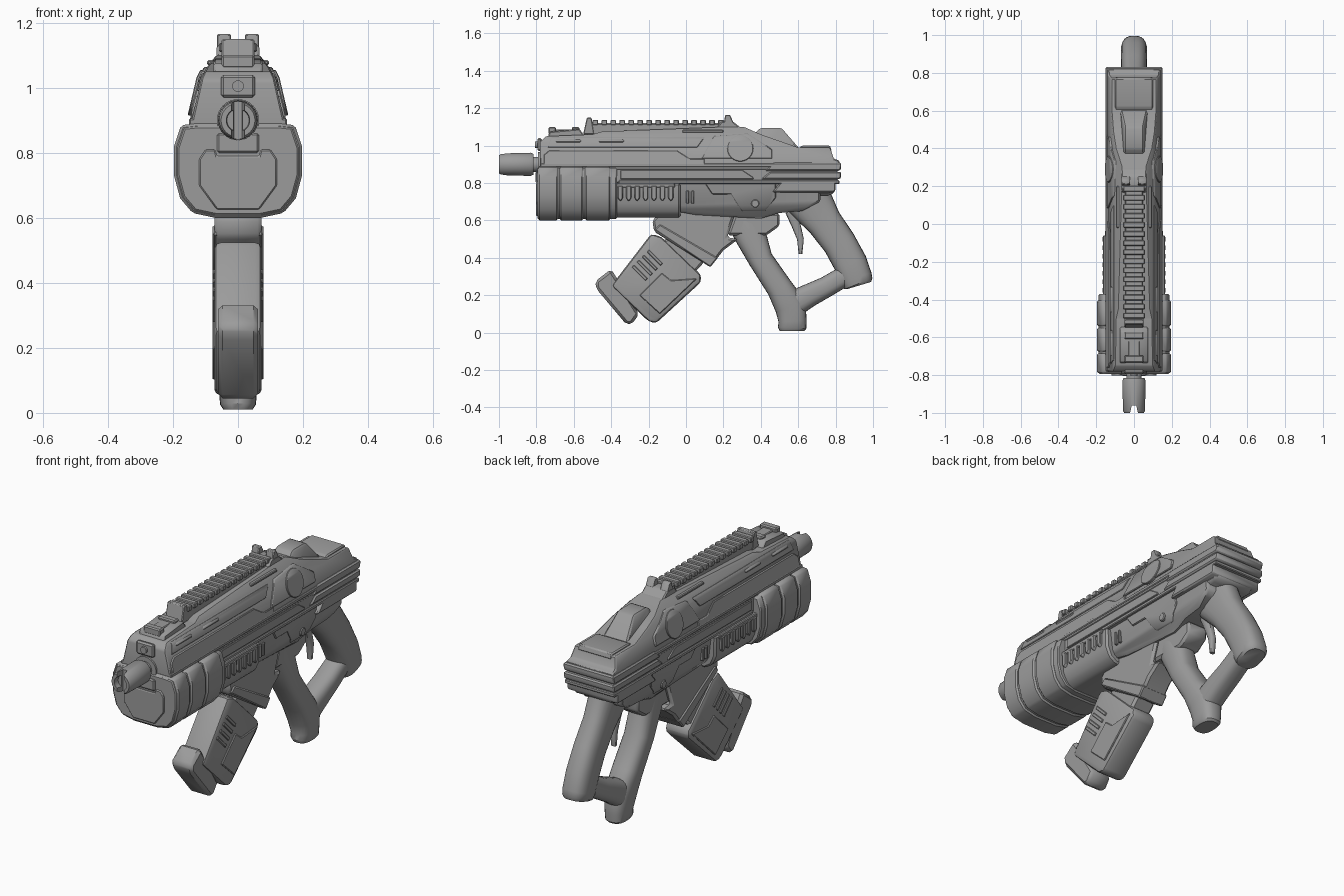
import bpy, bmesh, math
from mathutils import Vector

cube = bpy.data.objects.get("Cube")
if cube:
    bpy.data.objects.remove(cube, do_unlink=True)

GREY = (0.33, 0.33, 0.33, 1)
grey = bpy.data.materials.new("gunmetal grey")
grey.use_nodes = True
grey.diffuse_color = GREY
grey.node_tree.nodes["Principled BSDF"].inputs["Base Color"].default_value = GREY
parts = []


def finish(name, bm):
    bmesh.ops.recalc_face_normals(bm, faces=bm.faces)
    mesh = bpy.data.meshes.new(name)
    bm.to_mesh(mesh)
    bm.free()
    mesh.materials.append(grey)
    obj = bpy.data.objects.new(name, mesh)
    bpy.context.collection.objects.link(obj)
    parts.append(obj)
    return obj


def extrude(points, direction):
    bm = bmesh.new()
    face = bm.faces.new([bm.verts.new(p) for p in points])
    new = bmesh.ops.extrude_face_region(bm, geom=[face])["geom"]
    bmesh.ops.translate(bm, vec=direction, verts=[v for v in new if isinstance(v, bmesh.types.BMVert)])
    bmesh.ops.recalc_face_normals(bm, faces=bm.faces)
    return bm


def soften(bm, size, segments=1):
    if size:
        edges = [e for e in bm.edges if e.calc_face_angle(0) > 0.5]
        bmesh.ops.bevel(bm, geom=edges, offset=size, segments=segments, profile=0.5,
                        affect='EDGES', clamp_overlap=True)


def width_at(levels, z):
    if z <= levels[0][0]:
        return levels[0][1]
    for (z0, w0), (z1, w1) in zip(levels, levels[1:]):
        if z <= z1:
            return w0 + (w1 - w0) * (z - z0) / (z1 - z0)
    return levels[-1][1]


def prism(name, pts, w, bevel=0.006, x=0, levels=None, grow=0, segments=1):
    """Side profile in (y, z), extruded across x; levels taper the width by height."""
    bm = extrude([(x - w, y, z) for y, z in pts], (2 * w, 0, 0))
    soften(bm, bevel, segments)
    if levels:
        for z, _ in levels:
            bmesh.ops.bisect_plane(bm, geom=bm.verts[:] + bm.edges[:] + bm.faces[:],
                                   plane_co=(0, 0, z), plane_no=(0, 0, 1))
        for v in bm.verts:
            v.co.x *= (width_at(levels, v.co.z) + grow) / w
    return finish(name, bm)


def box(name, y0, y1, z0, z1, w, **kw):
    return prism(name, [(y0, z0), (y1, z0), (y1, z1), (y0, z1)], w, **kw)


def section(name, half, y0, y1, bevel=0.006):
    """Half cross-section in (x, z), mirrored and extruded along y."""
    pts = half + [(-x, z) for x, z in reversed(half)]
    bm = extrude([(x, y0, z) for x, z in pts], (0, y1 - y0, 0))
    soften(bm, bevel)
    return finish(name, bm)


def skin(name, rings):
    bm = bmesh.new()
    rows = [[bm.verts.new(p) for p in ring] for ring in rings]
    n = len(rows[0])
    for a, b in zip(rows, rows[1:]):
        for i in range(n):
            bm.faces.new((a[i], a[(i + 1) % n], b[(i + 1) % n], b[i]))
    bm.faces.new(rows[0])
    bm.faces.new(rows[-1])
    return finish(name, bm)


def sweep(name, path, n=24, power=0.75):
    """Rounded tube through (y, z, half depth, half width)."""
    rings = []
    for i, (y, z, d, w) in enumerate(path):
        a, b = path[max(i - 1, 0)], path[min(i + 1, len(path) - 1)]
        t = Vector((0, b[0] - a[0], b[1] - a[1])).normalized()
        side = Vector((0, -t.z, t.y))
        ring = []
        for k in range(n):
            c, s = math.cos(math.tau * k / n), math.sin(math.tau * k / n)
            c, s = (math.copysign(abs(v) ** power, v) for v in (c, s))
            ring.append(Vector((w * s, y, z)) + side * (d * c))
        rings.append(ring)
    return skin(name, rings)


def lathe(name, profile, z, n=32):
    return skin(name, [[(r * math.cos(math.tau * k / n), y, z + r * math.sin(math.tau * k / n))
                        for k in range(n)] for y, r in profile])


def circle(y, z, r, n=24):
    return [(y + r * math.cos(math.tau * k / n), z + r * math.sin(math.tau * k / n)) for k in range(n)]


# Upper receiver with raised side panels that follow its slope
SLOPE = [(0.89, 0.145), (1.03, 0.112), (1.06, 0.098), (1.11, 0.06)]
prism("upper_receiver", [(-.78, .87), (-.78, 1.02), (-.75, 1.05), (-.5, 1.06), (-.45, 1.075), (.2, 1.1),
      (.31, 1.1), (.4, 1.06), (.6, .99), (.77, .99), (.79, .93), (.82, .92), (.82, .87)], .145, levels=SLOPE)
prism("front_side_panel", [(-.76, .9), (-.76, .95), (-.73, .975), (-.05, .975), (.02, .93), (.1, .93), (.1, .9)],
      .145, .003, levels=SLOPE, grow=.006)
prism("upper_side_panel", [(-.74, .99), (-.72, 1.045), (.1, 1.045), (.06, .99)], .145, .003, levels=SLOPE, grow=.005)
prism("rear_side_panel", [(.08, .93), (.15, 1.05), (.33, 1.065), (.46, .98), (.46, .93)],
      .145, .004, levels=SLOPE, grow=.009)
prism("side_disc", circle(.29, .985, .07), .145, .003, levels=SLOPE, grow=.016)
for y in (-.63, -.4):
    box("side_slot", y - .07, y + .07, 1.015, 1.035, .145, bevel=.008, levels=SLOPE, grow=.01)
box("top_side_strip", -.02, .2, 1.07, 1.085, .095, bevel=.004)

# Main frame and stacked rear plates
box("main_frame", -.78, .81, .80, .89, .142)
box("frame_top_rim", -.78, .83, .885, .905, .15, bevel=.004)
box("frame_lower_rim", -.36, .82, .795, .815, .15, bevel=.004)
prism("frame_side_panel", [(-.35, .82), (-.35, .87), (.3, .87), (.36, .83), (.36, .82)], .148, .003)
for z0, z1, y0, y1 in ((.865, .91, .42, .83), (.82, .86, .4, .83), (.75, .81, .46, .8)):
    prism("rear_plate", [(y0, z0), (y1 - .01, z0), (y1, z0 + .01), (y1, z1), (y0 + .05, z1)], .15, .008)
prism("rear_underside", [(.42, .7), (.52, .74), (.77, .73), (.8, .76), (.8, .81), (.42, .81)], .12, .015)

# Rear hump and deck
prism("rear_hump", [(.36, 1.06), (.4, 1.095), (.51, 1.095), (.61, .98), (.4, .98)], .07, .008,
      levels=[(.99, .072), (1.09, .05)])
prism("rear_deck", [(.58, .97), (.62, 1.0), (.77, 1.0), (.78, .97)], .1, .006)

# Top rail and sights
box("rail_base", -.53, .2, 1.05, 1.12, .048)
for i in range(15):
    box("rail_tooth", -.5 + i * .048, -.47 + i * .048, 1.11, 1.138, .058, bevel=.004)
prism("rail_front_stop", [(-.55, 1.06), (-.53, 1.15), (-.505, 1.15), (-.49, 1.06)], .05, .004)
prism("rear_sight_base", [(.16, 1.09), (.19, 1.13), (.25, 1.13), (.3, 1.09)], .066)
for side in (-1, 1):
    prism("rear_sight_post", [(.2, 1.11), (.21, 1.165), (.235, 1.165), (.26, 1.11)], .022, .004, x=side * .043)
prism("front_sight_base", [(-.74, 1.04), (-.73, 1.075), (-.57, 1.09), (-.54, 1.05)], .075)
for y in (-.715, -.59):
    box("front_sight_block", y - .02, y + .02, 1.06, 1.1, .05)
box("front_sight_bar", -.7, -.6, 1.07, 1.087, .03, bevel=.004)

# Front face, barrel and muzzle
box("front_face_plate", -.795, -.77, .97, 1.04, .052, bevel=.008)
lathe("guide_rod", [(-.806, .018), (-.78, .018)], 1.005, 16)
barrel = lathe("barrel", [(-.97, .034), (-1, .036), (-1, .052), (-.99, .058), (-.83, .062), (-.815, .055),
                          (-.815, .04), (-.79, .04), (-.79, .065), (-.76, .065)], .9)
notch = extrude([(-.025, -1.02, .8), (.025, -1.02, .8), (.012, -.96, .8), (-.012, -.96, .8)], (0, 0, .2))
cutter = finish("muzzle_notch_cutter", notch)
cutter.hide_render = True
mod = barrel.modifiers.new("notch", 'BOOLEAN')
mod.operation, mod.object, mod.solver = 'DIFFERENCE', cutter, 'EXACT'
bpy.context.view_layer.objects.active = barrel
bpy.ops.object.modifier_apply(modifier="notch")
parts.remove(cutter)
bpy.data.objects.remove(cutter, do_unlink=True)

# Banded front housing
HOUSING = [(.07, .6), (.14, .615), (.178, .66), (.197, .73), (.197, .82), (.175, .885), (.13, .89)]
inner = [(x * .95, .745 + (z - .745) * .95) for x, z in HOUSING]
section("front_housing_core", inner, -.795, -.37)
for y0, y1 in ((-.79, -.685), (-.675, -.55), (-.54, -.405)):
    section("front_housing_band", HOUSING, y0, y1, .008)
section("front_housing_plate", [(.065, .625), (.12, .7), (.12, .78), (.1, .81), (.07, .81), (.065, .79)], -.803, -.78, .004)
box("barrel_bracket", -.805, -.77, .8, .86, .065)

# Ribbed middle section
MIDDLE = [(.09, .615), (.13, .64), (.152, .69), (.155, .8)]
section("middle_section", MIDDLE, -.4, -.03, .01)
for i in range(7):
    y = -.365 + i * .045
    prism("middle_rib", [(y, .72), (y + .01, .705), (y + .018, .705), (y + .028, .72), (y + .028, .785), (y, .785)], .167, .004)
box("middle_rib_rail", -.385, -.06, .775, .8, .163, bevel=.004)

# Lower receiver, pins and slots
LOWER = [(.62, .08), (.68, .115), (.8, .13)]
prism("lower_receiver", [(-.06, .81), (-.06, .65), (.05, .63), (.4, .61), (.5, .64), (.62, .65), (.72, .7), (.72, .81)],
      .13, .012, levels=LOWER)
prism("receiver_side_plate", [(.1, .8), (.14, .74), (.24, .74), (.3, .65), (.42, .65), (.48, .72), (.48, .8)],
      .13, .004, levels=LOWER, grow=.007)
prism("receiver_pin", circle(.37, .69, .022, 16), .13, .004)
for y in (0, .028):
    box("receiver_slot", y, y + .016, .69, .76, .133, bevel=.004)

# Magazine well and slanted magazine
prism("magazine_well", [(-.18, .6), (-.12, .66), (.27, .66), (.22, .51), (.28, .5), (.2, .44), (.13, .35), (-.17, .54)],
      .072, .012)
prism("magazine_well_collar", [(-.17, .55), (-.14, .58), (.17, .4), (.13, .35)], .078, .006)
prism("magazine_core", [(-.05, .56), (.1, .38), (-.16, .1), (-.33, .27)], .06, .012)
prism("magazine", [(-.185, .53), (-.13, .51), (.08, .31), (.08, .27), (-.16, .05), (-.2, .06), (-.4, .25)],
      .073, .02, segments=2)
prism("magazine_side_plate", [(-.17, .28), (-.13, .32), (-.08, .28), (.06, .29), (-.14, .1), (-.25, .2)], .079, .004)
prism("magazine_foot", [(-.4, .34), (-.485, .275), (-.48, .235), (-.32, .045), (-.29, .045), (-.25, .1)], .062, .016)
for i in range(4):
    y, z = -.29 + i * .027, .35 + i * .027
    prism("magazine_rib", [(y, z), (y + .012, z + .012), (y + .085, z - .061), (y + .073, z - .073)], .079, .003)

# Front strut, cross brace, rear grip and trigger
prism("strut_collar", [(.22, .52), (.26, .63), (.5, .64), (.5, .57), (.43, .52)], .062, .012)
sweep("front_strut", [(.31, .6, .09, .062), (.345, .52, .085, .066), (.4, .39, .066, .07), (.5, .24, .07, .072),
                      (.56, .14, .085, .07), (.57, .06, .075, .058), (.567, .025, .076, .055), (.567, .01, .066, .045)])
sweep("cross_brace", [(.55, .14, .075, .062), (.66, .2, .062, .064), (.75, .245, .056, .062), (.87, .315, .055, .058)])
sweep("grip", [(.62, .77, .14, .075), (.67, .69, .12, .07), (.74, .59, .095, .066), (.82, .48, .09, .068),
               (.88, .37, .09, .07), (.91, .29, .087, .07), (.922, .262, .08, .066), (.925, .252, .068, .055)])
sweep("trigger", [(.56, .65, .03, .02), (.59, .57, .024, .02), (.612, .5, .018, .018), (.612, .42, .01, .014)], 12)

# Smooth rounded surfaces, keep hard edges crisp
bpy.ops.object.select_all(action='DESELECT')
for obj in parts:
    obj.select_set(True)
bpy.context.view_layer.objects.active = parts[0]
bpy.ops.object.shade_smooth_by_angle(angle=math.radians(35))
